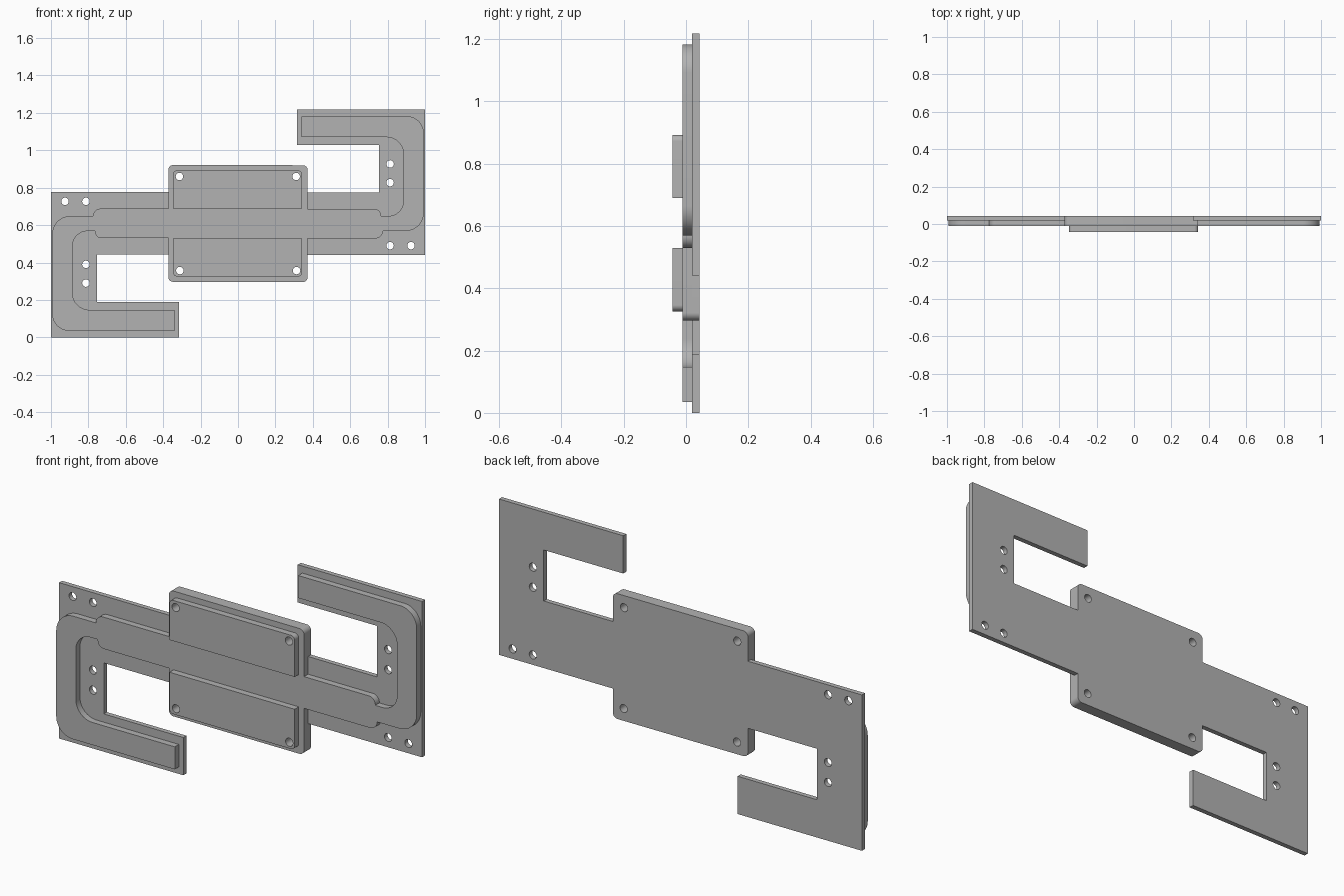
import bpy, bmesh, math
from mathutils import Vector, Matrix

if "Cube" in bpy.data.objects:
    bpy.data.objects.remove(bpy.data.objects["Cube"], do_unlink=True)

HEIGHT = 1.217
grey = bpy.data.materials.new("plain grey")
grey.use_nodes = True
colour = (0.45, 0.45, 0.45, 1)
grey.diffuse_color = colour
grey.node_tree.nodes["Principled BSDF"].inputs["Base Color"].default_value = colour


def turned(points):
    """Repeat half an outline turned half a circle about the middle."""
    return points + [(-p[0], HEIGHT - p[1], *p[2:]) for p in points]


def fillet(corners, steps=10):
    """Round the corners given as (x, z, radius)."""
    out = []
    for i, corner in enumerate(corners):
        p = Vector(corner[:2])
        r = corner[2] if len(corner) > 2 else 0
        if not r:
            out.append(p)
            continue
        u = (Vector(corners[i - 1][:2]) - p).normalized()
        v = (Vector(corners[(i + 1) % len(corners)][:2]) - p).normalized()
        half = u.angle(v) / 2
        centre = p + (u + v).normalized() * r / math.sin(half)
        a = p + u * r / math.tan(half) - centre
        b = p + v * r / math.tan(half) - centre
        for k in range(steps + 1):
            out.append(centre + a.lerp(b, k / steps).normalized() * r)
    return out


def circle(x, z, r=0.02, n=24):
    return [Vector((x + r * math.cos(math.tau * k / n),
                    z + r * math.sin(math.tau * k / n))) for k in range(n)]


def slab(name, outline, holes, y_front, y_back):
    """Extrude a filled outline with round holes between two depths."""
    curve = bpy.data.curves.new(name, "CURVE")
    curve.dimensions = "2D"
    curve.fill_mode = "BOTH"
    curve.extrude = (y_back - y_front) / 2
    for loop in [fillet(outline)] + [circle(*h) for h in holes]:
        spline = curve.splines.new("POLY")
        spline.points.add(len(loop) - 1)
        for point, co in zip(spline.points, loop):
            point.co = (co.x, co.y, 0, 1)
        spline.use_cyclic_u = True
    helper = bpy.data.objects.new(name + " helper", curve)
    bpy.context.collection.objects.link(helper)
    bpy.context.view_layer.update()
    mesh = bpy.data.meshes.new_from_object(
        helper.evaluated_get(bpy.context.evaluated_depsgraph_get()))
    bpy.data.objects.remove(helper, do_unlink=True)
    bpy.data.curves.remove(curve)

    # Stand the slab upright and close it
    mesh.transform(Matrix.Translation((0, (y_front + y_back) / 2, 0))
                   @ Matrix.Rotation(math.pi / 2, 4, "X"))
    bm = bmesh.new()
    bm.from_mesh(mesh)
    bmesh.ops.remove_doubles(bm, verts=bm.verts, dist=0.0001)
    bmesh.ops.recalc_face_normals(bm, faces=bm.faces)
    bm.to_mesh(mesh)
    bm.free()
    mesh.name = name
    mesh.materials.clear()
    mesh.materials.append(grey)
    obj = bpy.data.objects.new(name, mesh)
    bpy.context.collection.objects.link(obj)
    bpy.ops.object.select_all(action="DESELECT")
    obj.select_set(True)
    bpy.context.view_layer.objects.active = obj
    bpy.ops.object.shade_smooth_by_angle(angle=math.radians(30))


# Screw holes
block_holes = turned([(-0.313, 0.86), (0.311, 0.86)])
arm_holes = turned([(-0.925, 0.727), (-0.813, 0.727), (-0.813, 0.39), (-0.813, 0.29)])

# Backing plate with two hooked arms and the middle block
block_top, block_bottom = (-0.372, 0.921, 0.025), (-0.372, 0.297, 0.025)
plate = turned([
    block_top, (-0.372, 0.776), (-1, 0.776), (-1, 0), (-0.315, 0),
    (-0.315, 0.188), (-0.753, 0.188), (-0.753, 0.442), (-0.372, 0.442), block_bottom])
slab("backing_plate", plate, arm_holes + block_holes, 0.02, 0.044)

# Raised channel that runs through the block into both hooks
channel = turned([
    block_top, (-0.372, 0.688), (-0.775, 0.688, 0.04), (-0.775, 0.648),
    (-0.993, 0.648, 0.095), (-0.993, 0.035, 0.09), (-0.34, 0.035), (-0.34, 0.147),
    (-0.885, 0.147, 0.09), (-0.885, 0.568, 0.08), (-0.765, 0.568), (-0.765, 0.53, 0.036),
    (-0.372, 0.53), block_bottom])
slab("raised_channel", channel, block_holes, -0.012, 0.02)

# Cover pads on the block, rounded on their outer corners
for name, inner, outer, hole_z in (("upper_pad", 0.69, 0.892, 0.86),
                                   ("lower_pad", 0.529, 0.326, HEIGHT - 0.86)):
    pad = [(-0.347, inner), (0.343, inner), (0.343, outer, 0.02), (-0.347, outer, 0.02)]
    pad_holes = [h for h in block_holes if abs(h[1] - hole_z) < 0.01]
    slab(name, pad, pad_holes, -0.044, -0.012)
